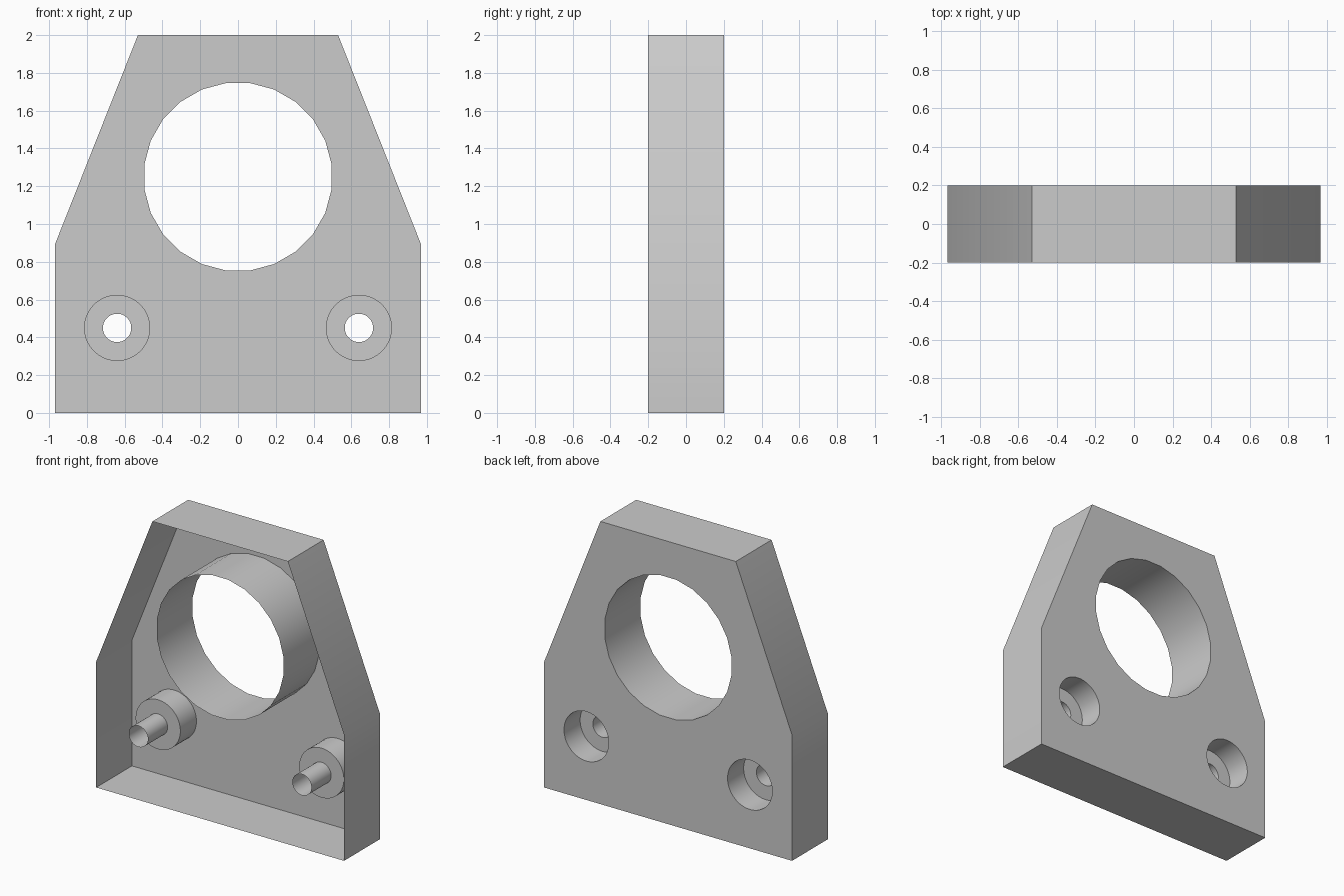
import bpy, bmesh
from math import sin, cos, tau, radians

default = bpy.data.objects.get("Cube")
if default:
    bpy.data.objects.remove(default, do_unlink=True)

FRONT, STEP, BACK = -0.2, 0.02, 0.2
BORE_R, HEAD_R, SHANK_R = 0.5, 0.175, 0.075

grey = bpy.data.materials.new("light grey")
grey.use_nodes = True
colour = (0.6, 0.6, 0.6, 1)
grey.diffuse_color = colour
grey.node_tree.nodes["Principled BSDF"].inputs["Base Color"].default_value = colour


def circle(x, z, r, n):
    return [(x + r * cos(tau * (i + 0.5) / n), z + r * sin(tau * (i + 0.5) / n))
            for i in range(n)]


def finish(bm, name):
    mesh = bpy.data.meshes.new(name)
    bm.to_mesh(mesh)
    bm.free()
    mesh.materials.append(grey)
    ob = bpy.data.objects.new(name, mesh)
    bpy.context.collection.objects.link(ob)
    bpy.ops.object.select_all(action="DESELECT")
    ob.select_set(True)
    bpy.context.view_layer.objects.active = ob
    bpy.ops.object.shade_smooth_by_angle(angle=radians(30))
    return ob


def loft(name, rings):
    """Join (outline, depth) rings, listed from front to back, into a thin skin."""
    bm = bmesh.new()
    loops = [[bm.verts.new((x, y, z)) for x, z in pts] for pts, y in rings]
    for a, b in zip(loops, loops[1:]):
        for i in range(len(a)):
            j = (i + 1) % len(a)
            bm.faces.new((a[i], a[j], b[j], b[i]))
    return finish(bm, name)


# Outline of the bracket, and its three openings
half = [(0.97, 0), (0.97, 0.89), (0.53, 2)]
outline = half + [(-x, z) for x, z in reversed(half)]
bore = circle(0, 1.25, BORE_R, 24)
sides = {"left": 0.64, "right": -0.64}

# Outer wall, open at the front
loft("outer_wall", [(outline[::-1], FRONT), (outline[::-1], BACK)])

# Large bore tube
loft("bore_tube", [(bore, FRONT), (bore, BACK)])

# Stepped screw holes
for side, x in sides.items():
    shank, head = circle(x, 0.45, SHANK_R, 48), circle(x, 0.45, HEAD_R, 48)
    loft(side + "_screw_hole",
         [(shank, FRONT), (shank, STEP), (head, STEP), (head, BACK)])

# Back plate with the openings left out
bm = bmesh.new()
edges = []
for pts in [outline, bore] + [circle(x, 0.45, HEAD_R, 48) for x in sides.values()]:
    vs = [bm.verts.new((x, BACK, z)) for x, z in pts]
    edges += [bm.edges.new((vs[i - 1], vs[i])) for i in range(len(vs))]
bmesh.ops.triangle_fill(bm, edges=edges, use_beauty=True, normal=(0, 1, 0))
bm.normal_update()
bmesh.ops.reverse_faces(bm, faces=[f for f in bm.faces if f.normal.y < 0])
finish(bm, "back_plate")
